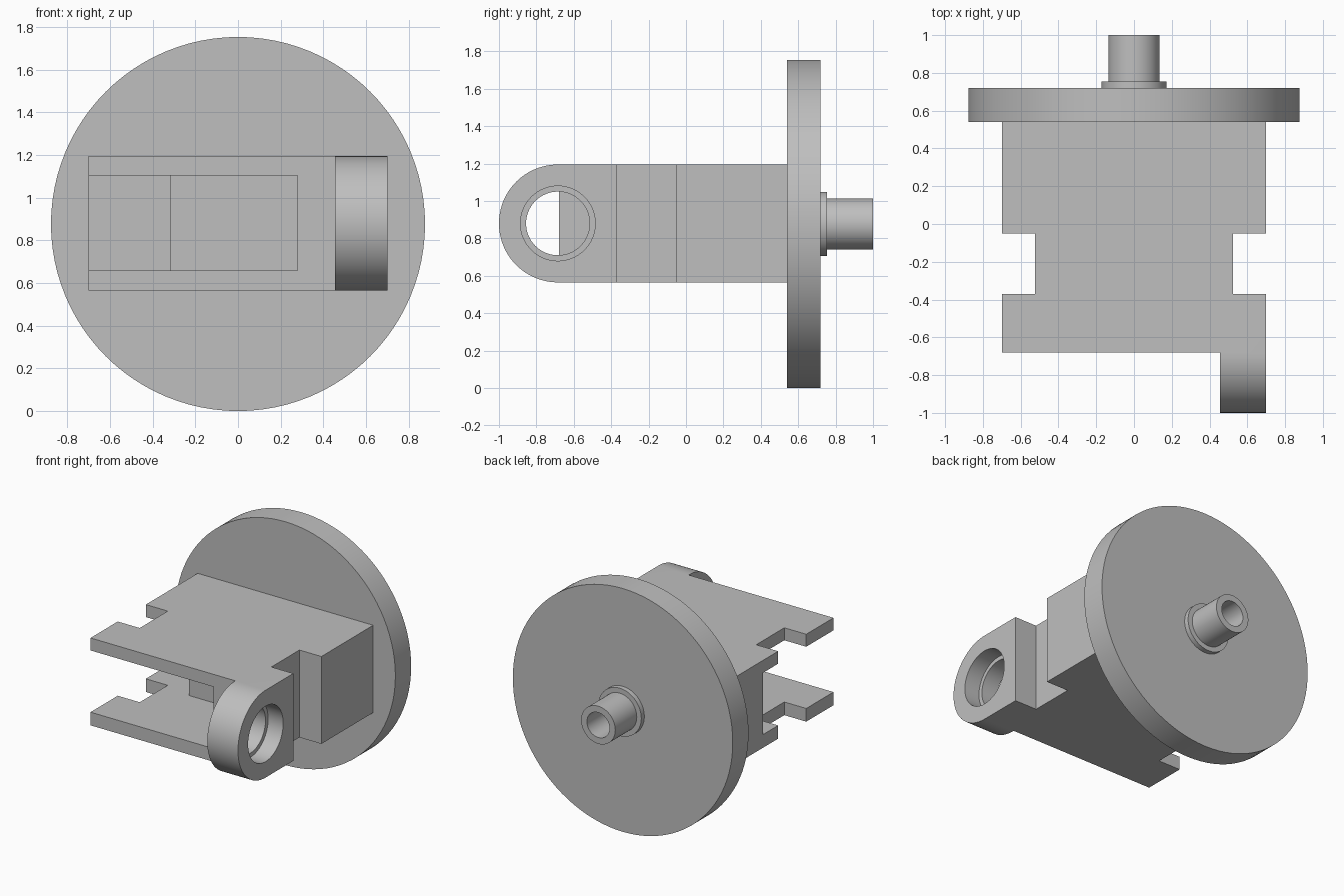
import bpy, bmesh
from math import sin, cos, pi, radians
from mathutils import Vector, Matrix

cube = bpy.data.objects.get("Cube")
if cube:
    bpy.data.objects.remove(cube, do_unlink=True)

MID = 0.88        # height of the shared axis
HALF = 0.315      # half thickness of the body

grey = bpy.data.materials.new("plain_grey")
grey.use_nodes = True
grey.diffuse_color = (0.52, 0.52, 0.52, 1)
grey.node_tree.nodes["Principled BSDF"].inputs["Base Color"].default_value = (0.52, 0.52, 0.52, 1)


def add_object(name, bm):
    bmesh.ops.recalc_face_normals(bm, faces=bm.faces)
    mesh = bpy.data.meshes.new(name)
    bm.to_mesh(mesh)
    bm.free()
    mesh.materials.append(grey)
    obj = bpy.data.objects.new(name, mesh)
    bpy.context.scene.collection.objects.link(obj)
    return obj


def prism(name, points, direction):
    """Extrude a closed outline along a direction."""
    bm = bmesh.new()
    face = bm.faces.new([bm.verts.new(p) for p in points])
    out = bmesh.ops.extrude_face_region(bm, geom=[face], use_keep_orig=True)
    moved = [v for v in out["geom"] if isinstance(v, bmesh.types.BMVert)]
    bmesh.ops.translate(bm, verts=moved, vec=Vector(direction))
    return add_object(name, bm)


def arc(y, z, radius, start, end, steps):
    angles = [start + (end - start) * i / steps for i in range(steps + 1)]
    return [(y + radius * cos(a), z + radius * sin(a)) for a in angles]


def boolean(obj, tool, operation):
    """Apply a boolean and discard the tool."""
    tool.hide_render = True
    mod = obj.modifiers.new("shape", "BOOLEAN")
    mod.operation, mod.object, mod.solver = operation, tool, "EXACT"
    graph = bpy.context.evaluated_depsgraph_get()
    mesh = bpy.data.meshes.new_from_object(obj.evaluated_get(graph))
    obj.modifiers.clear()
    obj.data = mesh
    bpy.data.objects.remove(tool, do_unlink=True)


def smooth(obj):
    bpy.ops.object.select_all(action="DESELECT")
    obj.select_set(True)
    bpy.context.view_layer.objects.active = obj
    bpy.ops.object.shade_smooth_by_angle(angle=radians(30))


# Body: plan outline with side notches and the forward lug
plan = [(-0.7, -0.68), (0.455, -0.68), (0.455, -1.1), (0.7, -1.1),
        (0.7, -0.37), (0.525, -0.37), (0.525, -0.05), (0.7, -0.05),
        (0.7, 0.55), (-0.7, 0.55), (-0.7, -0.05), (-0.525, -0.05),
        (-0.525, -0.37), (-0.7, -0.37)]
body = prism("body", [(x, y, 0.2) for x, y in plan], (0, 0, 1.4))

# Side outline rounds the lug and sets the body thickness
side = arc(-0.685, MID, HALF, pi / 2, 3 * pi / 2, 48)
side += [(0.7, MID - HALF), (0.7, MID + HALF)]
boolean(body, prism("side_outline", [(-1, y, z) for y, z in side], (2, 0, 0)), "INTERSECT")

# Stepped pocket, open at the front and one side
pocket = [(-0.9, -0.9), (0.28, -0.9), (0.28, -0.10), (-0.32, -0.10),
          (-0.32, 0.12), (-0.9, 0.12)]
boolean(body, prism("pocket", [(x, y, 0.66) for x, y in pocket], (0, 0, 0.445)), "DIFFERENCE")

# Counterbored lug hole
for radius, inner_x in ((0.17, 0.454), (0.2, 0.58)):
    ring = arc(-0.685, MID, radius, 0, 2 * pi, 64)[:-1]
    boolean(body, prism("bore", [(inner_x, y, z) for y, z in ring], (0.4, 0, 0)), "DIFFERENCE")
smooth(body)

# Round flange with collar and hollow spindle, turned about the y axis
profile = [(0, 0.54), (0.877, 0.54), (0.877, 0.72), (0.172, 0.72), (0.172, 0.755),
           (0.136, 0.755), (0.136, 1.0), (0.09, 1.0), (0.09, 0.72), (0, 0.72)]
bm = bmesh.new()
verts = [bm.verts.new((r, y, 0.877)) for r, y in profile]
edges = [bm.edges.new(pair) for pair in zip(verts, verts[1:])]
bmesh.ops.spin(bm, geom=verts + edges, cent=(0, 0, 0.877), axis=(0, 1, 0),
               angle=2 * pi, steps=96, use_merge=True)
bmesh.ops.remove_doubles(bm, verts=bm.verts, dist=0.0001)
smooth(add_object("flange_and_spindle", bm))
